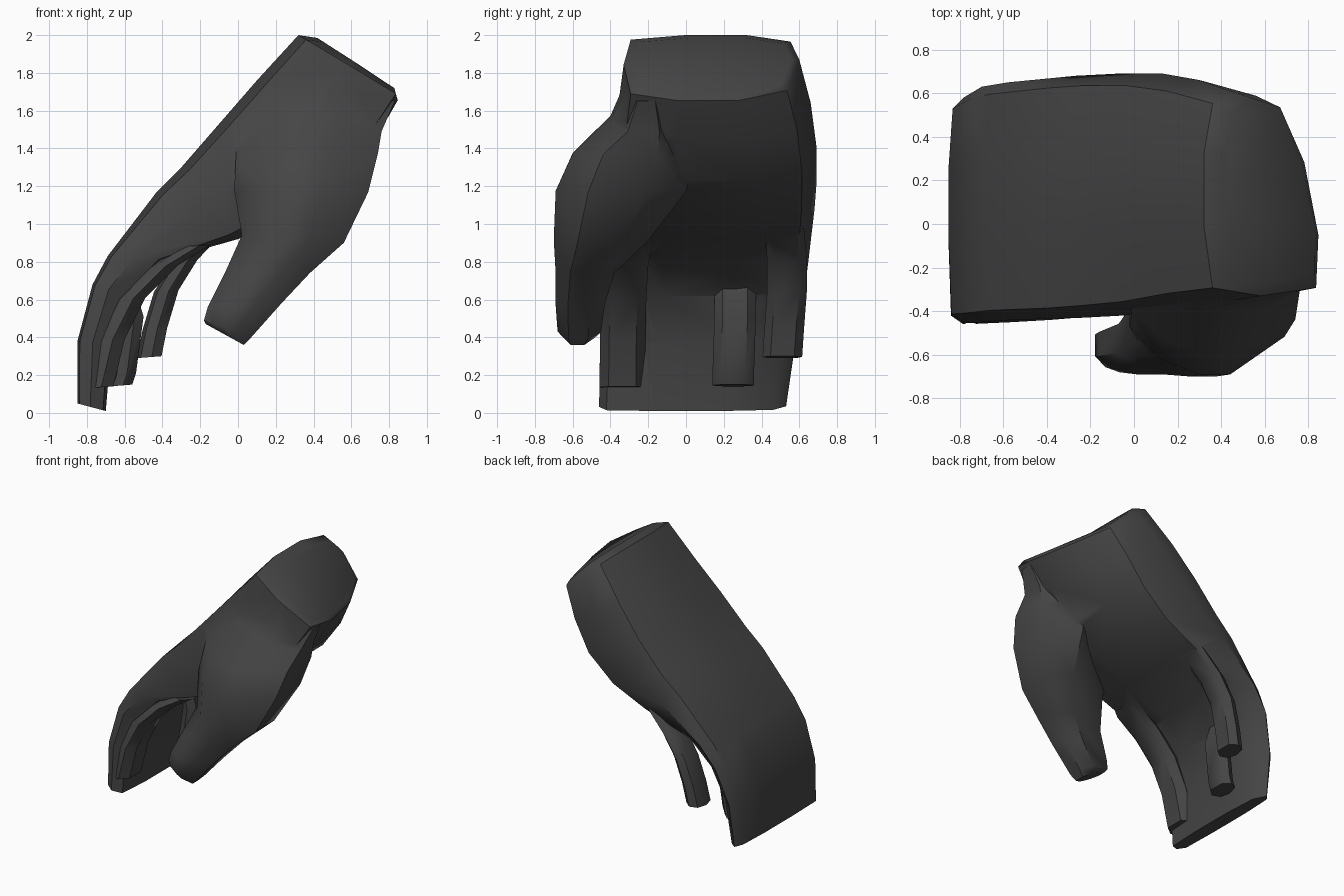
import bpy, bmesh

cube = bpy.data.objects.get("Cube")
if cube:
    bpy.data.objects.remove(cube, do_unlink=True)

grey = bpy.data.materials.new("dark_grey")
grey.use_nodes = True
colour = (0.06, 0.06, 0.06, 1)
grey.diffuse_color = colour
grey.node_tree.nodes["Principled BSDF"].inputs["Base Color"].default_value = colour


def loft(name, ring, sections):
    """Skin sections (outer x,z / inner x,z / low y / high y / optional inner skew)
    with a shared ring of (width, depth) points."""
    bm = bmesh.new()
    loops = []
    for ox, oz, ix, iz, lo, hi, *skew in sections:
        loops.append([bm.verts.new((ox + (ix - ox - sum(skew) * s) * t,
                                    lo + (hi - lo) * s,
                                    oz + (iz - oz) * t)) for s, t in ring])
    n = len(ring)
    for a, b in zip(loops, loops[1:]):
        for i in range(n):
            bm.faces.new((a[i], a[(i + 1) % n], b[(i + 1) % n], b[i]))
    bm.faces.new(loops[0])
    bm.faces.new(loops[-1])
    bmesh.ops.recalc_face_normals(bm, faces=bm.faces)
    mesh = bpy.data.meshes.new(name)
    bm.to_mesh(mesh)
    bm.free()
    mesh.materials.append(grey)
    obj = bpy.data.objects.new(name, mesh)
    bpy.context.collection.objects.link(obj)
    return obj


# Wrist, palm and broad fingers: flat back, rounded palm edges, thin finger slab
palm_ring = [(.04, .07), (.35, 0), (.7, 0), (.95, .1), (1, .38),
             (.93, .85), (.66, 1), (.3, 1), (.04, .9), (0, .45)]
hand = loft("hand", palm_ring, [
    (.42, 1.985, .88, 1.69, -.27, .56, .18),
    (.32, 2.0, .90, 1.655, -.33, .60, .18),
    (.10, 1.76, .77, 1.45, -.36, .66, .14),
    (-.10, 1.53, .53, 1.23, -.40, .69, .02),
    (-.30, 1.30, .25, 1.05, -.42, .69, -.05),
    (-.43, 1.17, .00, .92, -.43, .68),
    (-.69, .83, -.39, .81, -.44, .65),
    (-.77, .68, -.58, .62, -.45, .63),
    (-.85, .38, -.67, .37, -.455, .58),
    (-.85, .05, -.70, .01, -.46, .53),
])

# Thumb with its fleshy base growing out of the wrist
thumb_ring = [(.32, 0), (.1, .2), (0, .45), (0, .65), (.25, 1), (.7, 1), (1, .7), (.75, 0)]
thumb = loft("thumb", thumb_ring, [
    (.28, 1.88, .83, 1.65, -.31, -.1),
    (.12, 1.64, .76, 1.49, -.40, -.03),
    (-.01, 1.38, .74, 1.37, -.60, .05),
    (-.02, 1.18, .69, 1.17, -.69, .0),
    (.02, .94, .56, .90, -.70, -.2),
    (-.07, .74, .38, .74, -.69, -.38),
    (-.16, .56, .23, .58, -.69, -.43),
    (-.18, .49, .07, .40, -.68, -.45),
    (-.17, .47, .03, .36, -.65, -.49),
])

# Curled fingers standing off the inner side of the hand
finger_ring = [(.12, .15), (.5, 0), (.88, .15), (1, .6), (.8, 1), (.2, 1), (0, .6)]


def finger(name, half_x, half_y, path):
    return loft(name, finger_ring,
                [(x - half_x, z, x + half_x, z + .01, y - half_y, y + half_y) for x, y, z in path])


parts = [
    thumb,
    finger("little_finger", .065, .105, [(-.12, .52, .97), (-.28, .535, .80), (-.38, .535, .64),
                                         (-.44, .52, .44), (-.47, .51, .29)]),
    finger("ring_finger", .06, .11, [(-.62, .26, .70), (-.56, .26, .5),
                                     (-.60, .25, .2), (-.62, .25, .14)]),
    finger("index_finger", .08, .12, [(-.22, -.305, .88), (-.40, -.32, .77), (-.57, -.33, .60),
                                      (-.68, -.335, .38), (-.74, -.338, .13)]),
]

# Weld the parts into one skin
bpy.ops.object.select_all(action='DESELECT')
hand.select_set(True)
bpy.context.view_layer.objects.active = hand
for part in parts:
    union = hand.modifiers.new("weld", 'BOOLEAN')
    union.operation = 'UNION'
    union.solver = 'EXACT'
    union.object = part
    bpy.ops.object.modifier_apply(modifier=union.name)
    bpy.data.objects.remove(part, do_unlink=True)
bpy.ops.object.shade_smooth_by_angle(angle=.8)
